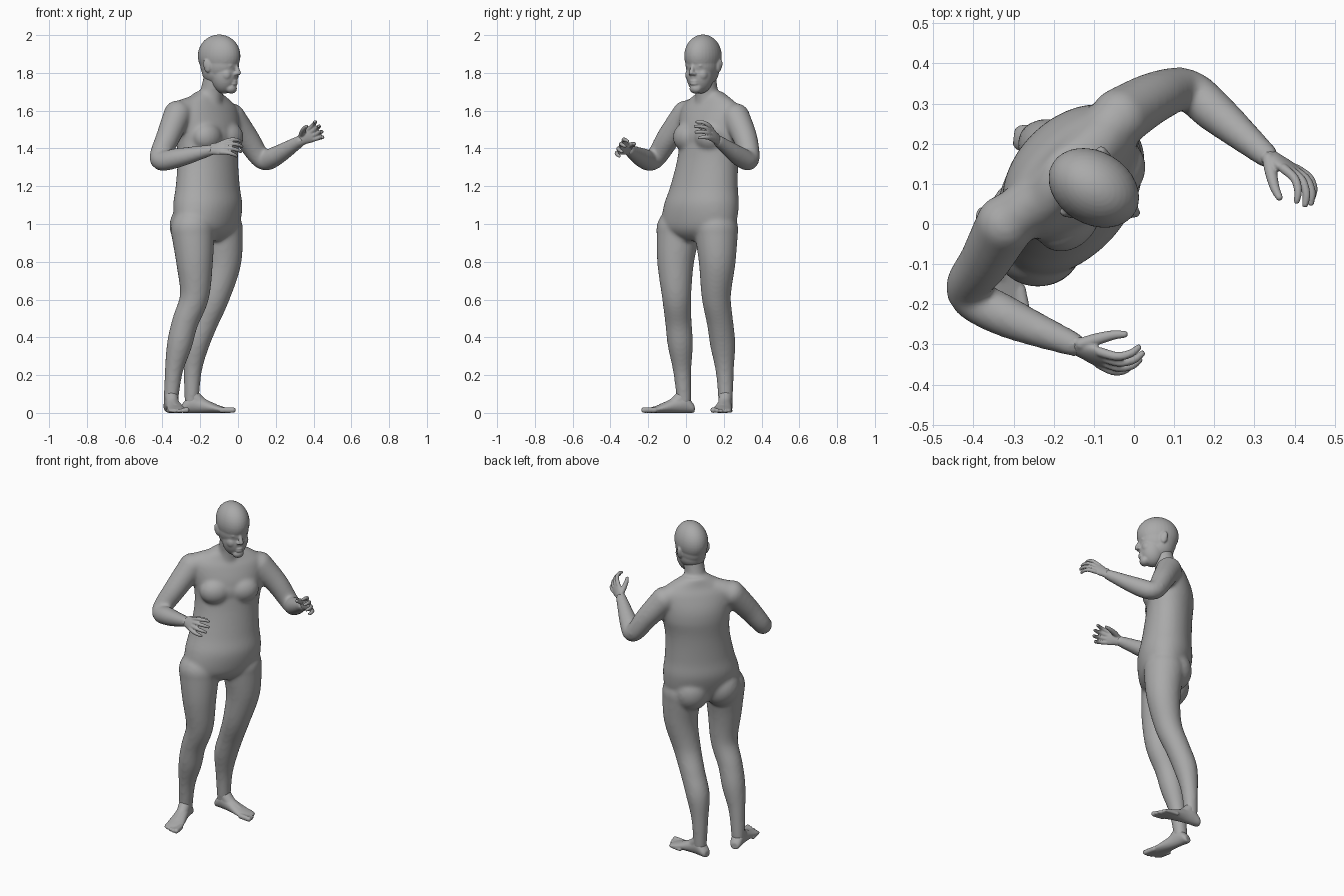
import bpy, bmesh
from math import sin, cos, pi, radians
from mathutils import Vector, Matrix

default_cube = bpy.data.objects.get("Cube")
if default_cube:
    bpy.data.objects.remove(default_cube, do_unlink=True)

grey = (.4, .4, .4, 1)
skin = bpy.data.materials.new("plain_grey_skin")
skin.use_nodes = True
skin.diffuse_color = grey
skin.node_tree.nodes["Principled BSDF"].inputs["Base Color"].default_value = grey

UP = Vector((0, 0, 1))
SIDES = {"right": -1, "left": 1}


def facing(yaw):
    """Forward, left and up directions of a body part turned by yaw degrees."""
    angle = radians(yaw)
    forward = Vector((cos(angle), -sin(angle), 0))
    return forward, UP.cross(forward), UP


def smooth_path(rows, steps=5):
    """Catmull-Rom interpolation through rows of numbers."""
    rows = [Vector(row) for row in rows]
    path = []
    for i, (start, end) in enumerate(zip(rows, rows[1:])):
        leave = (end - rows[max(i - 1, 0)]) / 2
        arrive = (rows[min(i + 2, len(rows) - 1)] - start) / 2
        gap = end - start
        for k in range(steps):
            t = k / steps
            bend = (3 * gap - 2 * leave - arrive) + t * (leave + arrive - 2 * gap)
            path.append(start + t * (leave + t * bend))
    path.append(rows[-1])
    return path


def loft(bm, rings, count=24):
    """Closed skin over ellipses, each given as centre, u axis, v axis."""
    angles = [2 * pi * k / count for k in range(count)]
    loops = [[bm.verts.new(centre + u * cos(a) + v * sin(a)) for a in angles]
             for centre, u, v in rings]
    for lower, upper in zip(loops, loops[1:]):
        for k in range(count):
            bm.faces.new((lower[k - 1], lower[k], upper[k], upper[k - 1]))
    bm.faces.new(loops[0])
    bm.faces.new(loops[-1])


def blob(bm, centre, radii, axes=Matrix.Identity(3)):
    """Ellipsoid with its own axes."""
    shape = Matrix([axis * radius for axis, radius in zip(axes, radii)]).transposed()
    bmesh.ops.create_uvsphere(bm, u_segments=32, v_segments=20, radius=1,
                              matrix=Matrix.Translation(centre) @ shape.to_4x4())


def limb(bm, points, radii):
    """Round-ended tube through points, with a radius at each point."""
    path = smooth_path([(*point, radius) for point, radius in zip(points, radii)])
    centres = [row.xyz for row in path]
    rings, u = [], Vector((.3, .9, .2))
    for i, row in enumerate(path):
        ahead = centres[min(i + 1, len(path) - 1)]
        along = (ahead - centres[max(i - 1, 0)]).normalized()
        u = (u - along * u.dot(along)).normalized()
        rings.append((centres[i], u * row.w, along.cross(u) * row.w))
    loft(bm, rings)
    for end in (0, -1):
        blob(bm, centres[end], [path[end].w] * 3)


def finish(name, bm, voxel, softness):
    """Fuse the overlapping volumes into one smooth skin."""
    bmesh.ops.recalc_face_normals(bm, faces=bm.faces)
    mesh = bpy.data.meshes.new(name)
    bm.to_mesh(mesh)
    bm.free()
    mesh.materials.append(skin)
    mesh.shade_smooth()
    part = bpy.data.objects.new(name, mesh)
    bpy.context.collection.objects.link(part)
    fuse = part.modifiers.new("fuse", "REMESH")
    fuse.mode = "VOXEL"
    fuse.voxel_size = voxel
    fuse.use_smooth_shade = True
    soften = part.modifiers.new("soften", "SMOOTH")
    soften.iterations = softness


# Torso: height, half width, half depth; it twists and leans as it rises
body = bmesh.new()
torso = [(.91, .08, .06), (.95, .18, .11), (1, .22, .138), (1.1, .22, .156), (1.2, .2, .144),
         (1.35, .185, .133), (1.5, .2, .13), (1.6, .2, .1), (1.65, .16, .075), (1.7, .07, .06)]
rings = []
for height, width, depth in smooth_path(torso):
    rise = height - .95
    forward, left, up = facing(min(45, 34 + 25 * rise))
    centre = Vector((-.16, min(.13, .06 + rise / 7), height))
    rings.append((centre, forward * depth, left * width))
loft(body, rings, 40)

# Chest, breastbone and buttocks
forward, left, up = axes = facing(45)
chest = Vector((-.16, .12, 1.46))
blob(body, chest + forward * .06, (.07, .13, .09), axes)
for side in SIDES.values():
    blob(body, chest + forward * .075 + left * side * .08, (.07, .09, .078), axes)
forward, left, up = axes = facing(35)
for side in SIDES.values():
    blob(body, Vector((-.16, .06, .99)) - forward * .05 + left * side * .09, (.11, .11, .12), axes)

# Neck
limb(body, [(-.16, .12, 1.6), (-.14, .11, 1.7), (-.12, .1, 1.79)], (.08, .06, .06))

# Legs: both share heights and thickness
leg_heights = (.97, .8, .62, .48, .36, .22, .06)
leg_radii = (.117, .098, .078, .07, .067, .048, .038)
right_leg = [(-.24, -.04), (-.23, -.055), (-.23, -.05), (-.28, -.04), (-.31, -.03), (-.34, -.02), (-.355, -.01)]
left_leg = [(-.09, .16), (-.08, .165), (-.12, .16), (-.175, .18), (-.22, .195), (-.24, .205), (-.245, .21)]
for plan in (right_leg, left_leg):
    limb(body, [(x, y, z) for (x, y), z in zip(plan, leg_heights)], leg_radii)

# Arms and shoulder slopes: shoulder, upper arm, elbow, forearm, wrist
arm_radii = (.074, .064, .053, .052, .031)
right_arm = [(-.32, 0, 1.58), (-.37, -.09, 1.46), (-.415, -.17, 1.34), (-.32, -.23, 1.35), (-.15, -.3, 1.39)]
left_arm = [(-.035, .265, 1.565), (.05, .315, 1.45), (.13, .335, 1.34), (.2, .28, 1.36), (.33, .17, 1.44)]
for points in (right_arm, left_arm):
    limb(body, points, arm_radii)
    limb(body, [(-.16, .13, 1.65), points[0]], (.055, .07))
finish("body", body, .01, 9)

# Head: skull, temples, face, jaw and chin volumes
head = bmesh.new()
forward, left, up = axes = facing(31)


def on_head(ahead, aside, height):
    return Vector((-.1, .09, height)) + forward * ahead + left * aside


blob(head, on_head(0, 0, 1.89), (.12, .091, .113), axes)
blob(head, on_head(.002, 0, 1.845), (.108, .085, .1), axes)
blob(head, on_head(.03, 0, 1.79), (.076, .072, .1), axes)
blob(head, on_head(-.01, 0, 1.81), (.085, .078, .08), axes)
blob(head, on_head(.075, 0, 1.717), (.029, .034, .027), axes)

# Nose and lips
limb(head, [on_head(.1, 0, 1.85), on_head(.12, 0, 1.8)], (.009, .013))
for lip_height in (1.756, 1.742):
    blob(head, on_head(.094, 0, lip_height), (.017, .024, .008), axes)

# Nostrils, eyes, brows, cheeks and ears
for side in SIDES.values():
    blob(head, on_head(.107, side * .014, 1.795), (.013, .009, .009), axes)
    blob(head, on_head(.086, side * .034, 1.838), (.016, .017, .009), axes)
    brow = [(.1, .016), (.094, .036), (.073, .06)]
    limb(head, [on_head(ahead, side * aside, 1.862) for ahead, aside in brow], (.008, .009, .008))
    blob(head, on_head(.064, side * .036, 1.79), (.032, .03, .035), axes)
    blob(head, on_head(-.022, side * .084, 1.838), (.022, .012, .036), axes)
    blob(head, on_head(-.03, side * .092, 1.848), (.014, .008, .024), axes)
finish("head", head, .005, 5)


def hand(name, wrist, along, inward, side):
    """Curled hand: along follows the palm, inward leaves its inner face."""
    bm = bmesh.new()
    wrist, along, inward = Vector(wrist), Vector(along).normalized(), Vector(inward)
    inward = (inward - along * inward.dot(along)).normalized()
    across = inward.cross(along) * side
    palm = [(-.03, .027, .026), (.02, .03, .02), (.06, .04, .016), (.09, .037, .01)]
    loft(bm, [(wrist + along * reach, across * width, inward * depth)
              for reach, width, depth in smooth_path(palm)])
    # Fingers: each joint bends further towards the palm
    for i, size in enumerate((1, 1.1, 1.05, .85)):
        fan = .22 - .15 * i
        joints = [wrist + along * .075 + across * (.03 - i * .02)]
        for bone, curl in ((.045, 8), (.034, 40), (.026, 70)):
            bend = radians(curl)
            heading = (along + across * fan) * cos(bend) + inward * sin(bend)
            joints.append(joints[-1] + heading.normalized() * bone * size)
        limb(bm, joints, (.012, .011, .01, .008))
    # Thumb
    thumb = [(.02, .02, 0), (.05, .035, .025), (.08, .045, .05), (.105, .05, .065)]
    limb(bm, [wrist + along * a + across * b + inward * c for a, b, c in thumb],
         (.016, .015, .012, .009))
    finish(name, bm, .004, 2)


hand("right_hand", right_arm[-1], (.86, -.45, .2), (.4, .75, -.45), SIDES["right"])
hand("left_hand", left_arm[-1], (.76, -.42, .45), (-.35, -.9, -.2), SIDES["left"])


def foot(name, ankle, along, side):
    """Bare foot with the big toe on the inner side."""
    bm = bmesh.new()
    ankle, along = Vector((*ankle, 0)), Vector(along).normalized()
    inner = along.cross(UP) * side
    sole = [(-.055, .02, .04), (-.04, .032, .06), (0, .037, .1), (.05, .038, .08),
            (.13, .048, .045), (.18, .053, .028), (.2, .045, .02)]
    loft(bm, [(ankle + along * reach + UP * height / 2, inner * width, UP * height / 2)
              for reach, width, height in smooth_path(sole)])
    # Instep running down from the shin
    limb(bm, [ankle + UP * .1, ankle + along * .05 + UP * .05, ankle + along * .12 + UP * .03],
         (.035, .033, .02))
    # Toes
    for i, radius in enumerate((.015, .012, .011, .011, .01)):
        root = ankle + inner * (.039 - i * .02) + UP * radius
        tip = .225 - i * i * .003
        limb(bm, [root + along * (tip - .06), root + along * tip], (radius, radius))
    finish(name, bm, .005, 3)


foot("right_foot", right_leg[-1], (.2, -.98, 0), SIDES["right"])
foot("left_foot", left_leg[-1], (.98, -.12, 0), SIDES["left"])
